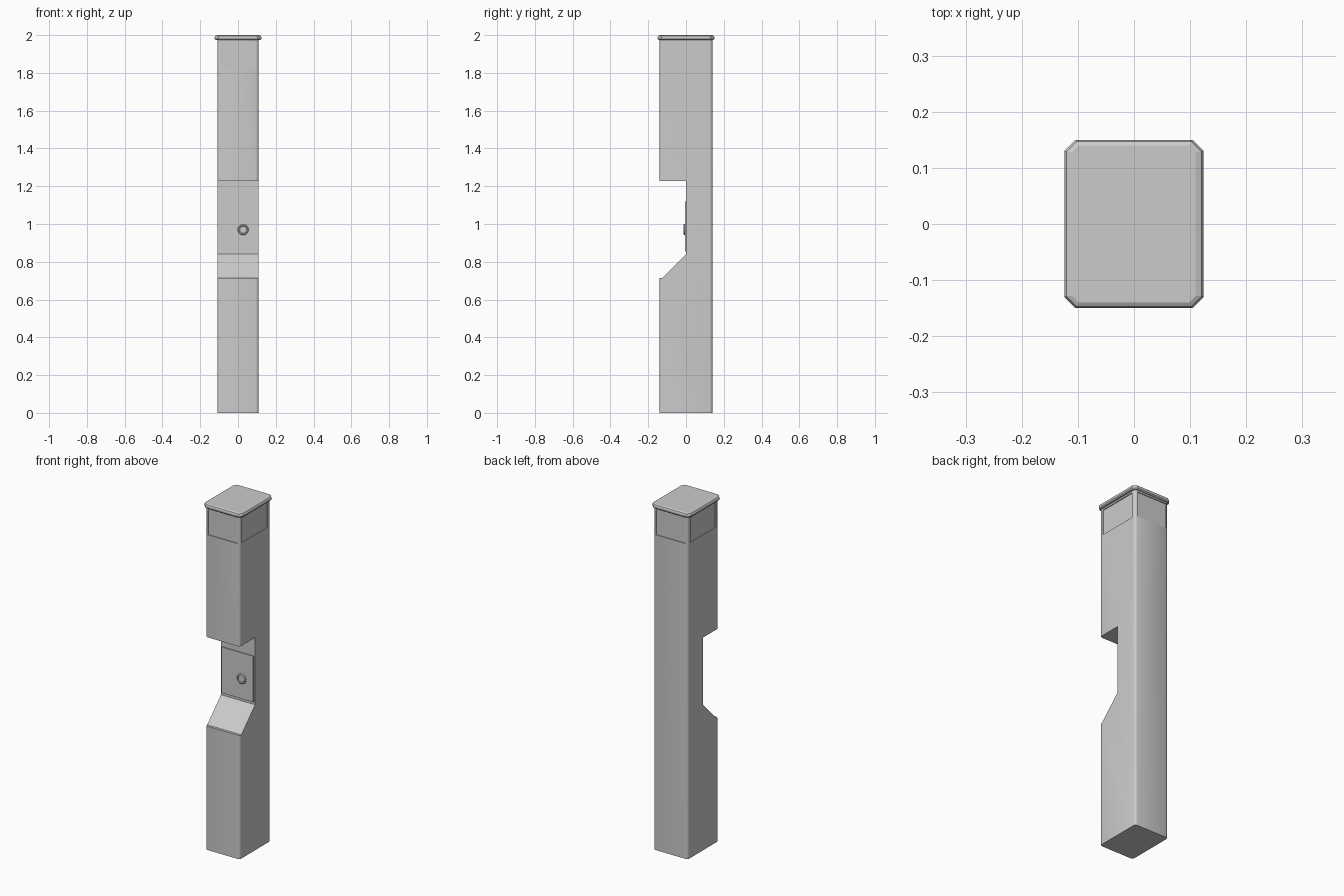
import bpy, bmesh, math

if "Cube" in bpy.data.objects:
    bpy.data.objects.remove(bpy.data.objects["Cube"])


def finish(name, bm, smooth=False):
    bmesh.ops.recalc_face_normals(bm, faces=bm.faces)
    me = bpy.data.meshes.new(name)
    bm.to_mesh(me)
    bm.free()
    ob = bpy.data.objects.new(name, me)
    bpy.context.collection.objects.link(ob)
    if smooth:
        bpy.context.view_layer.objects.active = ob
        ob.select_set(True)
        bpy.ops.object.shade_smooth_by_angle(angle=math.radians(35))
        ob.select_set(False)
    return ob


def loft(name, rings, seg=1, smooth=False):
    """Stack of corner-cut rectangles: (half x, half y, corner, z)."""
    bm = bmesh.new()
    loops = []
    for hx, hy, c, z in rings:
        pts = []
        for i, (sx, sy) in enumerate(((1, 1), (-1, 1), (-1, -1), (1, -1))):
            for k in range(seg + 1):
                a = math.pi / 2 * (i + k / seg)
                pts.append((sx * (hx - c) + c * math.cos(a), sy * (hy - c) + c * math.sin(a), z))
        loops.append([bm.verts.new(p) for p in pts])
    n = len(loops[0])
    for a, b in zip(loops, loops[1:]):
        for i in range(n):
            j = (i + 1) % n
            bm.faces.new((a[i], a[j], b[j], b[i]))
    bm.faces.new(loops[0][::-1])
    bm.faces.new(loops[-1])
    return finish(name, bm, smooth)


def box(name, x, y, z):
    bm = bmesh.new()
    bmesh.ops.create_cube(bm, size=1)
    for v in bm.verts:
        v.co = [r[0] if c < 0 else r[1] for r, c in zip((x, y, z), v.co)]
    return finish(name, bm)


def cut(target, cutter):
    cutter.hide_render = True
    m = target.modifiers.new("cut", 'BOOLEAN')
    m.object, m.operation, m.solver = cutter, 'DIFFERENCE', 'EXACT'
    bpy.context.view_layer.objects.active = target
    bpy.ops.object.modifier_apply(modifier=m.name)
    bpy.data.objects.remove(cutter)


# main post
post = loft("post", [(0.109, 0.14, 0.014, 0), (0.109, 0.14, 0.014, 1.98)], 3)

# front notch with sloped sill
profile = [(-0.2, 0.714), (-0.125, 0.714), (0, 0.84), (0, 1.228), (-0.2, 1.228)]
bm = bmesh.new()
face = bm.faces.new([bm.verts.new((-0.2, y, z)) for y, z in profile])
ext = bmesh.ops.extrude_face_region(bm, geom=[face])["geom"]
bmesh.ops.translate(bm, verts=[g for g in ext if isinstance(g, bmesh.types.BMVert)], vec=(0.4, 0, 0))
cut(post, finish("notch_cutter", bm))

# shallow window recesses on all four sides of the head
D = 0.005
for s in (-1, 1):
    cut(post, box("window_cutter", (-0.095, 0.095), sorted((s * (0.14 - D), s * 0.2)), (1.82, 1.965)))
    cut(post, box("window_cutter", sorted((s * (0.109 - D), s * 0.2)), (-0.117, 0.115), (1.82, 1.965)))
bpy.context.view_layer.objects.active = post
post.select_set(True)
bpy.ops.object.shade_smooth_by_angle(angle=math.radians(35))
post.select_set(False)

# cap with cut corners and bevelled rim
loft("cap", [(0.119, 0.145, 0.018, 1.974), (0.124, 0.15, 0.02, 1.98),
             (0.124, 0.15, 0.02, 1.989), (0.12, 0.147, 0.018, 1.996),
             (0.11, 0.14, 0.012, 2.0)])

# access door
box("door", (-0.101, 0.101), (-0.006, 0.01), (0.855, 1.12))

# round lock, turned around the y axis
bm = bmesh.new()
N = 24
lathe = [(0.029, 0), (0.029, -0.009), (0.025, -0.013), (0.02, -0.013), (0.018, -0.009)]
rows = [[bm.verts.new((0.027 + r * math.cos(2 * math.pi * i / N), y,
                       0.97 + r * math.sin(2 * math.pi * i / N))) for i in range(N)] for r, y in lathe]
for a, b in zip(rows, rows[1:]):
    for i in range(N):
        j = (i + 1) % N
        bm.faces.new((a[i], a[j], b[j], b[i]))
bm.faces.new(rows[0])
bm.faces.new(rows[-1])
finish("lock", bm, True)
